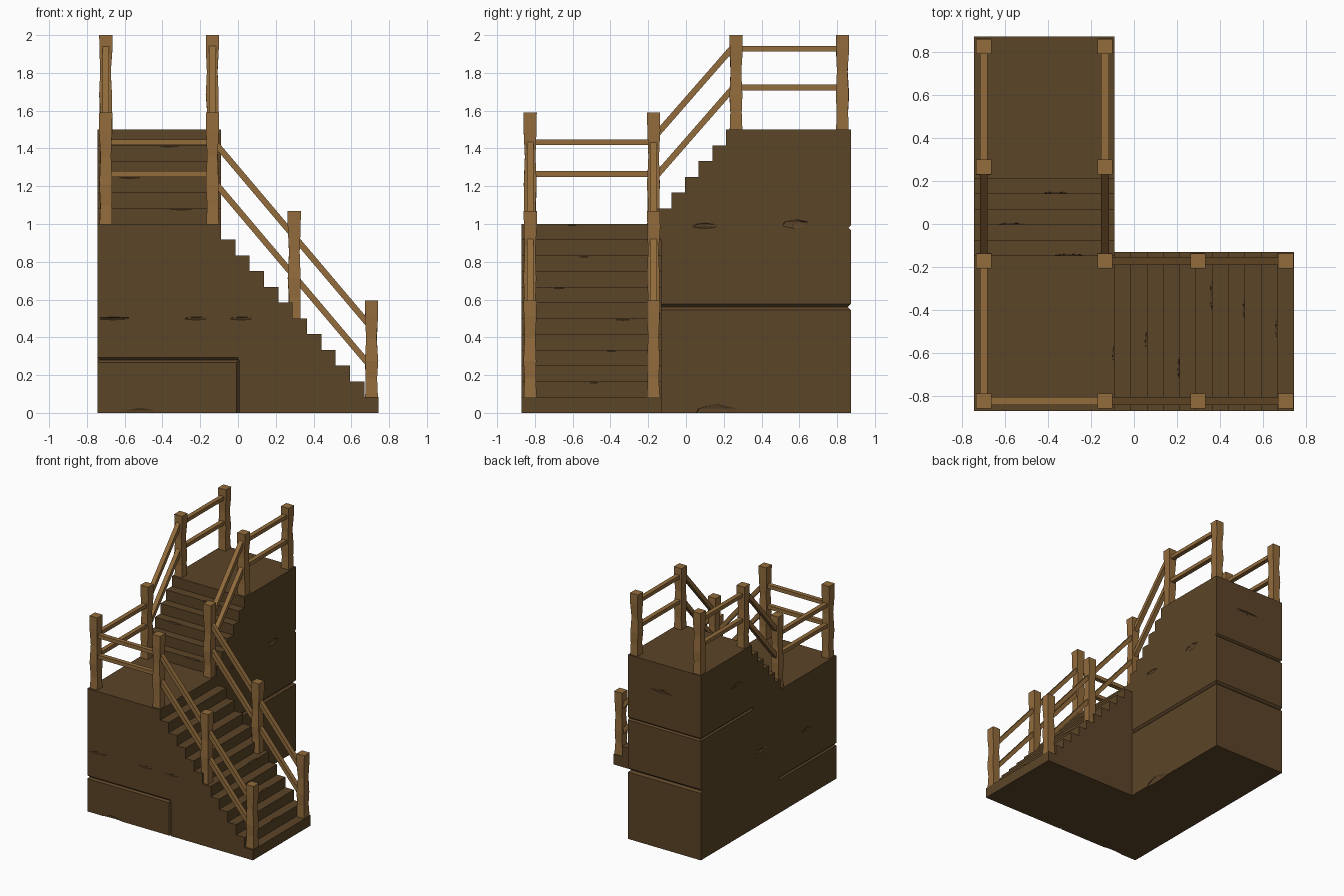
import bpy, bmesh, random
from mathutils import Vector, Matrix
from math import pi

if "Cube" in bpy.data.objects:
    bpy.data.objects.remove(bpy.data.objects["Cube"])

random.seed(4)

def material(name, rgb):
    m = bpy.data.materials.new(name)
    m.diffuse_color = (*rgb, 1)
    m.use_nodes = True
    m.node_tree.nodes["Principled BSDF"].inputs["Base Color"].default_value = m.diffuse_color
    return m

STONE = material("dark_timber", (0.105, 0.058, 0.021))
WOOD = material("rail_wood", (0.29, 0.15, 0.046))

def finish(name, bm, mat):
    bmesh.ops.recalc_face_normals(bm, faces=bm.faces)
    me = bpy.data.meshes.new(name)
    bm.to_mesh(me)
    bm.free()
    ob = bpy.data.objects.new(name, me)
    bpy.context.collection.objects.link(ob)
    me.materials.append(mat)
    return ob

def extrude_profile(name, pts, to3d, a, b):
    bm = bmesh.new()
    face = bm.faces.new([bm.verts.new(to3d(p, a)) for p in pts])
    ext = bmesh.ops.extrude_face_region(bm, geom=[face])
    shift = Vector(to3d(pts[0], b)) - Vector(to3d(pts[0], a))
    bmesh.ops.translate(bm, vec=shift, verts=[v for v in ext["geom"] if isinstance(v, bmesh.types.BMVert)])
    return finish(name, bm, STONE)

def bar(name, p, q, w, h, mat=WOOD):
    """Rectangular bar from p to q; h is measured across the bar, upwards."""
    p, q = Vector(p), Vector(q)
    d = (q - p).normalized()
    side = d.cross(Vector((0, 0, 1)))
    side = side.normalized() if side.length > 0.01 else Vector((1, 0, 0))
    up = side.cross(d)
    bm = bmesh.new()
    rings = [[bm.verts.new(c + side * w / 2 * i + up * h / 2 * j)
              for i, j in ((-1, -1), (1, -1), (1, 1), (-1, 1))] for c in (p, q)]
    for k in range(4):
        bm.faces.new((rings[0][k], rings[0][k - 1], rings[1][k - 1], rings[1][k]))
    bm.faces.new(rings[0])
    bm.faces.new(rings[1])
    return finish(name, bm, mat)

def carve(target, seams, chips):
    """Cut V-shaped seams along lines and shallow chips into the block."""
    bm = bmesh.new()
    for p, q, r in seams:
        p, q = Vector(p), Vector(q)
        rot = (q - p).to_track_quat('Z', 'Y').to_matrix().to_4x4()
        bmesh.ops.create_cone(bm, cap_ends=True, segments=4, radius1=r, radius2=r,
                              depth=(q - p).length, matrix=Matrix.Translation((p + q) / 2) @ rot)
    for c, s in chips:
        bmesh.ops.create_icosphere(bm, subdivisions=1, radius=1,
                                   matrix=Matrix.Translation(c) @ Matrix.Diagonal((*s, 1))
                                   @ Matrix.Rotation(random.uniform(-.3, .3), 4, 'Z'))
    cutter = finish(target.name + "_cutter", bm, STONE)
    cutter.hide_render = True
    cutter.hide_viewport = True
    mod = target.modifiers.new("carve", 'BOOLEAN')
    mod.object = cutter
    mod.operation = 'DIFFERENCE'
    mod.solver = 'EXACT'
    mod.use_self = True

X0, X1, XR = -0.745, -0.09, 0.745
Y0, YM, Y1 = -0.872, -0.13, 0.873
RISE = 1 / 12

# lower flight with the middle landing
run = (XR - X1) / 11
pts = [(XR, 0), (X0, 0), (X0, 1), (X1, 1)]
for i in range(11):
    z = 1 - RISE * (i + 1)
    pts += [(X1 + run * i, z), (X1 + run * (i + 1), z)]
lower = extrude_profile("lower_flight", pts, lambda p, t: (p[0], t, p[1]), Y0, YM)
step_chips = [((X1 + run * i, random.uniform(-0.7, -0.3), 1 - RISE * i),
               (0.012, random.uniform(0.04, 0.09), 0.01)) for i in range(0, 11, 2)]
carve(lower,
      [((X0 - .02, Y0, .28), (0, Y0, .28), .013), ((0, Y0, -.02), (0, Y0, .28), .009),
       ((X0, Y0 - .02, .28), (X0, YM + .02, .28), .012)],
      step_chips + [((-.52, Y0, 0), (.1, .01, .028)), ((-.22, Y0, .5), (.07, .007, .009)),
                    ((.02, Y0, .5), (.07, .007, .009)), ((-.66, Y0, .5), (.1, .008, .008)),
                    ((X0, -.5, .55), (.008, .09, .01))])

# upper flight with the top platform
run2 = 0.0725
pts = [(Y1, 0), (YM, 0), (YM, 1), (-0.15, 1)]
for i in range(6):
    z = 1 + RISE * (i + 1)
    y = -0.15 + run2 * i
    pts += [(y, z), (y + run2 if i < 5 else Y1, z)]
upper = extrude_profile("upper_flight", pts, lambda p, t: (t, p[0], p[1]), X0, X1)
step_chips = [((random.uniform(-.6, -.25), -.15 + run2 * i, 1 + RISE * (i + 1)),
               (random.uniform(.05, .09), .012, .01)) for i in range(0, 6, 2)]
carve(upper,
      [((X1, YM - .02, .56), (X1, Y1 + .02, .56), .016), ((X0 - .02, Y1, .56), (X1 + .02, Y1, .56), .016),
       ((X0 - .02, Y1, .98), (X1 + .02, Y1, .98), .012), ((X0, .2, .98), (X0, Y1 + .02, .98), .012)],
      step_chips + [((X1, .16, 0), (.012, .13, .05)), ((X1, .58, 1), (.01, .08, .025)),
                    ((X1, .1, .99), (.01, .08, .015)), ((-.4, Y1, 1.28), (.12, .009, .012)),
                    ((X0, .4, 1.25), (.009, .1, .012)), ((X0, .1, .6), (.009, .08, .015))])

# posts: square with slightly whittled sides
def post(name, x, y, z0, z1):
    bm = bmesh.new()
    prev = None
    for t, r in ((0, .034), (.2, .03), (.38, .034), (.62, .028), (.84, .034), (1, .035)):
        j = [random.uniform(-.002, .002) if 0 < t < 1 else 0 for _ in range(2)]
        ring = [bm.verts.new((x + j[0] + r * a, y + j[1] + r * b, z0 + (z1 - z0) * t))
                for a, b in ((-1, -1), (1, -1), (1, 1), (-1, 1))]
        if prev:
            for k in range(4):
                bm.faces.new((prev[k], prev[k - 1], ring[k - 1], ring[k]))
        else:
            bm.faces.new(ring)
        prev = ring
    bm.faces.new(prev)
    finish(name, bm, WOOD)

XL, XI, YF, YB = -0.70, -0.135, -0.825, -0.172
for y in (YF, YB):
    post("landing_post", XL, y, .975, 1.59)
    post("landing_post", XI, y, .975, 1.59)
    post("middle_post", .298, y, .495, 1.07)
    post("bottom_post", .707, y, .08, .595)
for x in (XL, XI):
    post("top_post", x, .265, 1.49, 2)
    post("top_post", x, .828, 1.49, 2)

# level rails
for z in (1.432, 1.265):
    bar("landing_side_rail", (XL, YF, z), (XL, YB, z), .036, .03)
    bar("landing_front_rail", (XL, YF, z), (XI, YF, z), .036, .03)
for x in (XL, XI):
    for z in (1.927, 1.723):
        bar("top_rail", (x, .265, z), (x, .828, z), .036, .03)

# sloping rails
for y in (YF, YB):
    for z in (1.445, 1.235):
        bar("lower_slope_rail", (XI, y, z), (.707, y, z - .995), .036, .032)
for x in (XL, XI):
    for z in (1.455, 1.238):
        bar("upper_slope_rail", (x, YB, z), (x, .265, z + .5), .036, .032)
